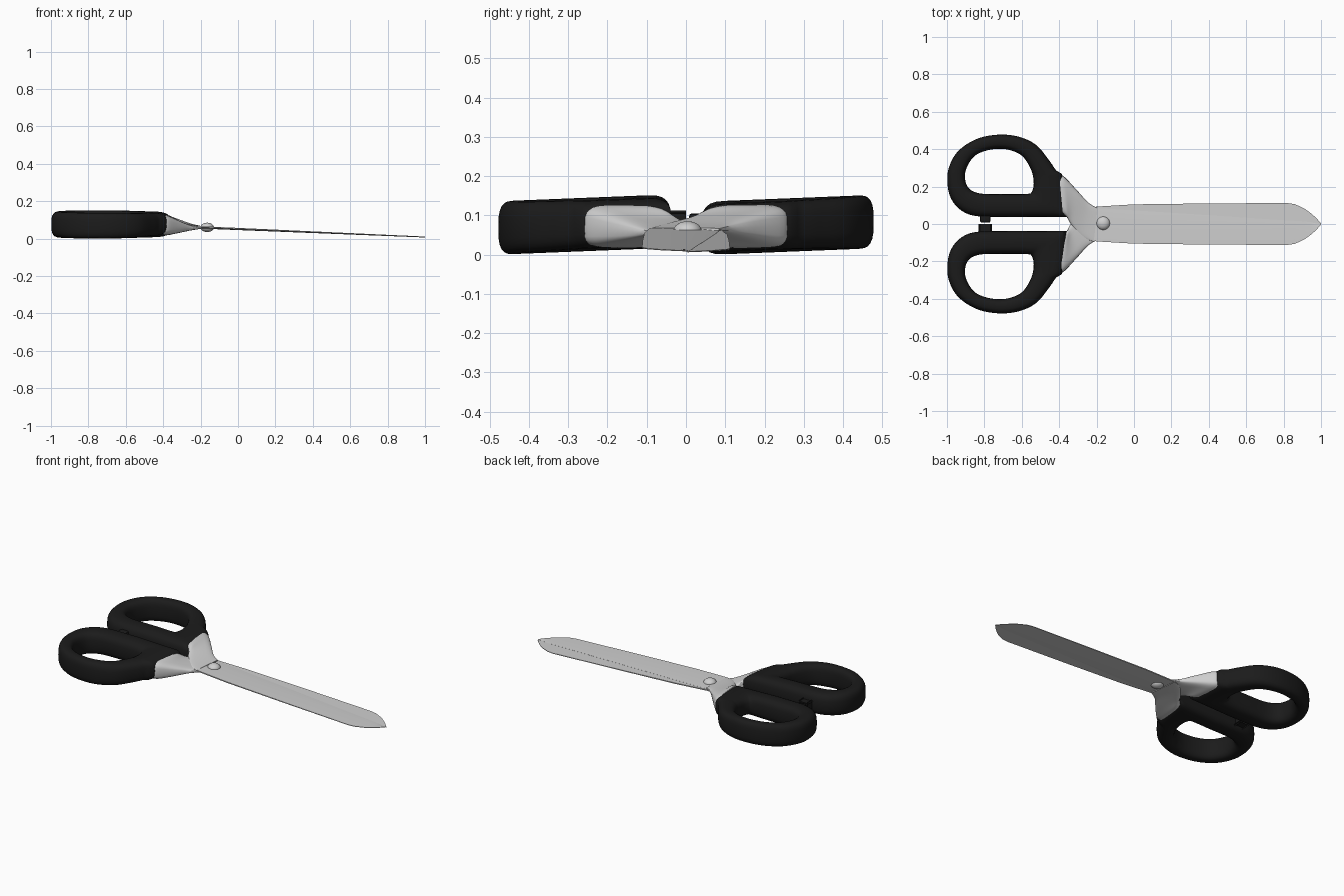
import bpy, bmesh, math
from mathutils import Vector

if "Cube" in bpy.data.objects:
    bpy.data.objects.remove(bpy.data.objects["Cube"])


def material(name, col):
    m = bpy.data.materials.new(name)
    m.diffuse_color = (*col, 1)
    m.use_nodes = True
    m.node_tree.nodes["Principled BSDF"].inputs["Base Color"].default_value = m.diffuse_color
    return m


BLACK = material("black plastic", (0.011, 0.011, 0.011))
STEEL = material("brushed steel", (0.62, 0.62, 0.62))


def finish(name, bm, mat, angle):
    bmesh.ops.recalc_face_normals(bm, faces=bm.faces)
    me = bpy.data.meshes.new(name)
    bm.to_mesh(me)
    bm.free()
    ob = bpy.data.objects.new(name, me)
    bpy.context.collection.objects.link(ob)
    me.materials.append(mat)
    bpy.ops.object.select_all(action='DESELECT')
    ob.select_set(True)
    bpy.context.view_layer.objects.active = ob
    bpy.ops.object.shade_smooth_by_angle(angle=math.radians(angle))
    return ob


def loft(name, rings, mat, closed=False, angle=40):
    bm = bmesh.new()
    vs = [[bm.verts.new(p) for p in r] for r in rings]
    n = len(rings[0])
    for i in range(len(vs) if closed else len(vs) - 1):
        a, b = vs[i], vs[(i + 1) % len(vs)]
        for j in range(n):
            k = (j + 1) % n
            bm.faces.new((a[j], a[k], b[k], b[j]))
    if not closed:
        bm.faces.new(vs[0])
        bm.faces.new(vs[-1])
    return finish(name, bm, mat, angle)


def smooth_path(pts, steps=10, closed=True):
    """Catmull-Rom sampling of a 2D or 3D point list."""
    P = [Vector(p) for p in pts]
    n = len(P)
    get = (lambda i: P[i % n]) if closed else (lambda i: P[max(0, min(n - 1, i))])
    out = []
    for i in range(n if closed else n - 1):
        a, b, c, d = get(i - 1), get(i), get(i + 1), get(i + 2)
        for s in range(steps):
            t = s / steps
            out.append(0.5 * (2 * b + (c - a) * t + (2 * a - 5 * b + 4 * c - d) * t * t
                              + (3 * b - a - 3 * c + d) * t ** 3))
    if not closed:
        out.append(P[-1])
    return out


def ray_hit(poly, c, ang):
    """Distance from c to the outline in direction ang."""
    dx, dy = math.cos(ang), math.sin(ang)
    best = 0
    for p, q in zip(poly, poly[1:] + poly[:1]):
        ex, ey = q.x - p.x, q.y - p.y
        det = ex * dy - ey * dx
        if abs(det) < 1e-12:
            continue
        px, py = p.x - c[0], p.y - c[1]
        t = (ex * py - ey * px) / det
        u = (dx * py - dy * px) / det
        if -1e-6 <= u <= 1 + 1e-6 and t > best:
            best = t
    return best


def power(v, e):
    return math.copysign(abs(v) ** e, v)


OUTER = [(-0.36, 0.045), (-0.365, 0.15), (-0.383, 0.262), (-0.415, 0.285), (-0.45, 0.335),
         (-0.52, 0.42), (-0.61, 0.465), (-0.72, 0.478), (-0.84, 0.455), (-0.94, 0.39),
         (-0.99, 0.30), (-0.997, 0.21), (-0.975, 0.13), (-0.92, 0.07), (-0.84, 0.042),
         (-0.7, 0.038), (-0.5, 0.038), (-0.38, 0.038)]
HOLE = [(-0.545, 0.175), (-0.536, 0.22), (-0.55, 0.29), (-0.60, 0.365), (-0.68, 0.399),
        (-0.77, 0.397), (-0.85, 0.365), (-0.895, 0.30), (-0.903, 0.24), (-0.88, 0.188),
        (-0.82, 0.163), (-0.7, 0.16), (-0.57, 0.161)]
CENTRE = (-0.71, 0.27)


def handle(name, s):
    # ring swept between hole and outer outline with a rounded section
    outer, hole = smooth_path(OUTER), smooth_path(HOLE)
    rings, n, m = [], 128, 24
    for i in range(n):
        a = 2 * math.pi * i / n
        ro, ri = ray_hit(outer, CENTRE, a), ray_hit(hole, CENTRE, a)
        ring = []
        for j in range(m):
            th = 2 * math.pi * j / m
            r = (ro + ri) / 2 + (ro - ri) / 2 * power(math.cos(th), 0.7)
            x, y = CENTRE[0] + r * math.cos(a), CENTRE[1] + r * math.sin(a)
            half = 0.068 - 0.008 * max(0, min(1, (x + 0.65) / 0.25))
            z = 0.08 + s * (0.04 * y - 0.011) + half * power(math.sin(th), 0.65) - 0.004
            ring.append((x, s * y, z))
        rings.append(ring)
    loft(name, rings, BLACK, closed=True, angle=60)


# shank stations: outer x, y, inner x, y, half thickness, middle height, offset
SHANK = [(-0.40, 0.262, -0.38, 0.05, 0.055, 0.072, 0.0),
         (-0.37, 0.25, -0.358, 0.035, 0.050, 0.071, 0.001),
         (-0.30, 0.175, -0.338, 0.0, 0.031, 0.066, 0.004),
         (-0.245, 0.115, -0.285, -0.065, 0.014, 0.062, 0.005),
         (-0.195, 0.085, -0.215, -0.095, 0.004, 0.060, 0.004)]


def shank(name, s):
    # thick at the handle, flattening into the blade
    a = smooth_path([q[0:2] + (q[4],) for q in SHANK], 5, False)
    b = smooth_path([q[2:4] + (q[5],) for q in SHANK], 5, False)
    c = smooth_path([(q[6], 0) for q in SHANK], 5, False)
    rings = []
    for p, q, o in zip(a, b, c):
        ring = []
        for j in range(28):
            th = 2 * math.pi * j / 28
            u = power(math.cos(th), 0.5) / 2 + 0.5
            x, y = q.x + (p.x - q.x) * u, q.y + (p.y - q.y) * u
            ring.append((x, s * y, q.z + s * o.x + p.z * power(math.sin(th), 0.5)))
        rings.append(ring)
    loft(name, rings, STEEL)


# blade stations: x, spine y, cutting-edge y
BLADE = [(-0.24, -0.085, 0.105), (-0.20, -0.093, 0.085), (0, -0.105, 0.073), (0.4, -0.11, 0.047),
         (0.82, -0.112, 0.019), (0.86, -0.106, 0.017), (0.91, -0.083, 0.014),
         (0.94, -0.062, 0.01), (0.97, -0.036, 0.004), (1.0, -0.004, -0.001)]


def blade(name, s):
    rings = []
    for x, sp, ed in BLADE:
        z = 0.06 - 0.043 * (x + 0.2)
        t = 0.0065 - 0.004 * (x + 0.2) / 1.2
        mid = sp + (ed - sp) * 0.7
        rings.append([(x, s * y, z + s * h) for y, h in
                      ((sp, 0), (sp, t), (mid, t * 0.8), (ed, 0.0005), (ed, 0))])
    loft(name, rings, STEEL, angle=30)


def stopper(name, s):
    # small bump that stops the handles closing
    bm = bmesh.new()
    bmesh.ops.create_cube(bm, size=1)
    for v in bm.verts:
        v.co = Vector((-0.795 + v.co.x * 0.055, s * (0.035 + v.co.y * 0.055), 0.075 + v.co.z * 0.06))
    bmesh.ops.bevel(bm, geom=bm.edges[:], offset=0.008, segments=2, affect='EDGES', profile=0.5)
    finish(name, bm, BLACK, 40)


for label, s in (("upper", 1), ("lower", -1)):
    handle(label + "_handle", s)
    stopper(label + "_stopper", s)
    shank(label + "_shank", s)
    blade(label + "_blade", s)

# pivot rivet, domed on both sides
bm = bmesh.new()
bmesh.ops.create_uvsphere(bm, u_segments=32, v_segments=16, radius=1)
for v in bm.verts:
    v.co = Vector((-0.165 + v.co.x * 0.036, 0.004 + v.co.y * 0.036, 0.06 + v.co.z * 0.025))
finish("pivot_rivet", bm, STEEL, 60)
